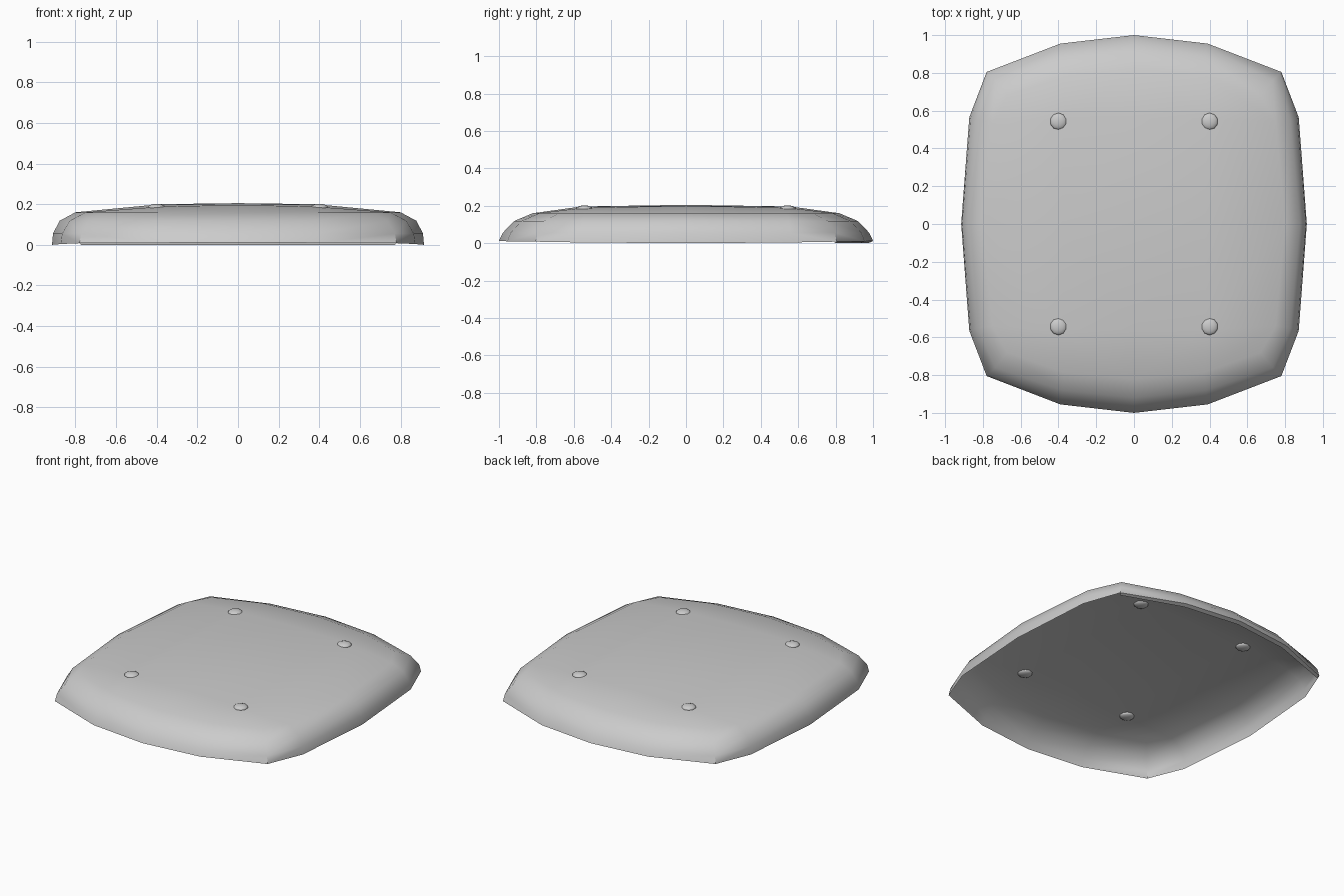
import bpy, math

if "Cube" in bpy.data.objects:
    bpy.data.objects.remove(bpy.data.objects["Cube"])


def make_mesh(name, verts, faces, axes, angle=42):
    """Build part of a surface, shade it and mirror it to the other sides."""
    mesh = bpy.data.meshes.new(name)
    mesh.from_pydata(verts, [], faces)
    obj = bpy.data.objects.new(name, mesh)
    bpy.context.collection.objects.link(obj)
    bpy.ops.object.select_all(action='DESELECT')
    obj.select_set(True)
    bpy.context.view_layer.objects.active = obj
    bpy.ops.object.shade_smooth_by_angle(angle=math.radians(angle))
    mirror = obj.modifiers.new("mirror", 'MIRROR')
    mirror.use_axis = axes
    mirror.use_clip = True
    mirror.merge_threshold = 0.001
    return obj


# One quarter of each rim ring, from the back middle round the corner to the side
end_z = [0.012, 0.01, 0.008, 0.004, 0.0]
rings = [
    ([(0, 1), (.39, .955), (.78, .805), (.872, .565), (.915, 0)], end_z),
    ([(0, .98), (.385, .938), (.772, .797), (.865, .56), (.91, 0)], [.055] * 5),
    ([(0, .92), (.38, .88), (.735, .76), (.828, .55), (.878, 0)], [.118] * 5),
    ([(0, .82), (.375, .785), (.67, .68), (.75, .54), (.80, 0)], [.16] * 5),
]
verts = [(x, y, z) for pts, zs in rings for (x, y), z in zip(pts, zs)]
faces = []
for r in range(len(rings) - 1):
    for i in range(4):
        a, b = r * 5 + i, (r + 1) * 5 + i
        faces.append((a, b, b + 1, a + 1))

# Gently domed top, filled as a two by two patch inside the last ring
n = len(verts)
verts += [(0, .56, .196), (.38, .56, .188), (.38, 0, .200), (0, 0, .205)]
k = 15
faces += [(k, n, n + 1, k + 1), (k + 1, n + 1, k + 3, k + 2),
          (n + 1, n + 2, k + 4, k + 3), (n, n + 3, n + 2, n + 1)]
make_mesh("domed_shell", verts, faces, (True, True, False))

# Narrow lip tucked under the back edge
outer = [(x, y, z) for (x, y), z in zip(rings[0][0][:3], end_z)]
inner = [(0, .975, 0), (.385, .93, 0), (.772, .79, 0)]
make_mesh("back_lip", outer + inner,
          [(i, i + 1, i + 4, i + 3) for i in range(2)], (True, False, False))

# Four flattened studs showing on both sides of the shell
for sx in (-1, 1):
    for sy in (-1, 1):
        bpy.ops.mesh.primitive_uv_sphere_add(
            segments=10, ring_count=6, radius=0.045,
            location=(sx * 0.4, sy * 0.543, 0.184))
        stud = bpy.context.object
        stud.name = "stud"
        stud.scale.z = 0.4
        bpy.ops.object.shade_smooth_by_angle(angle=math.radians(50))
